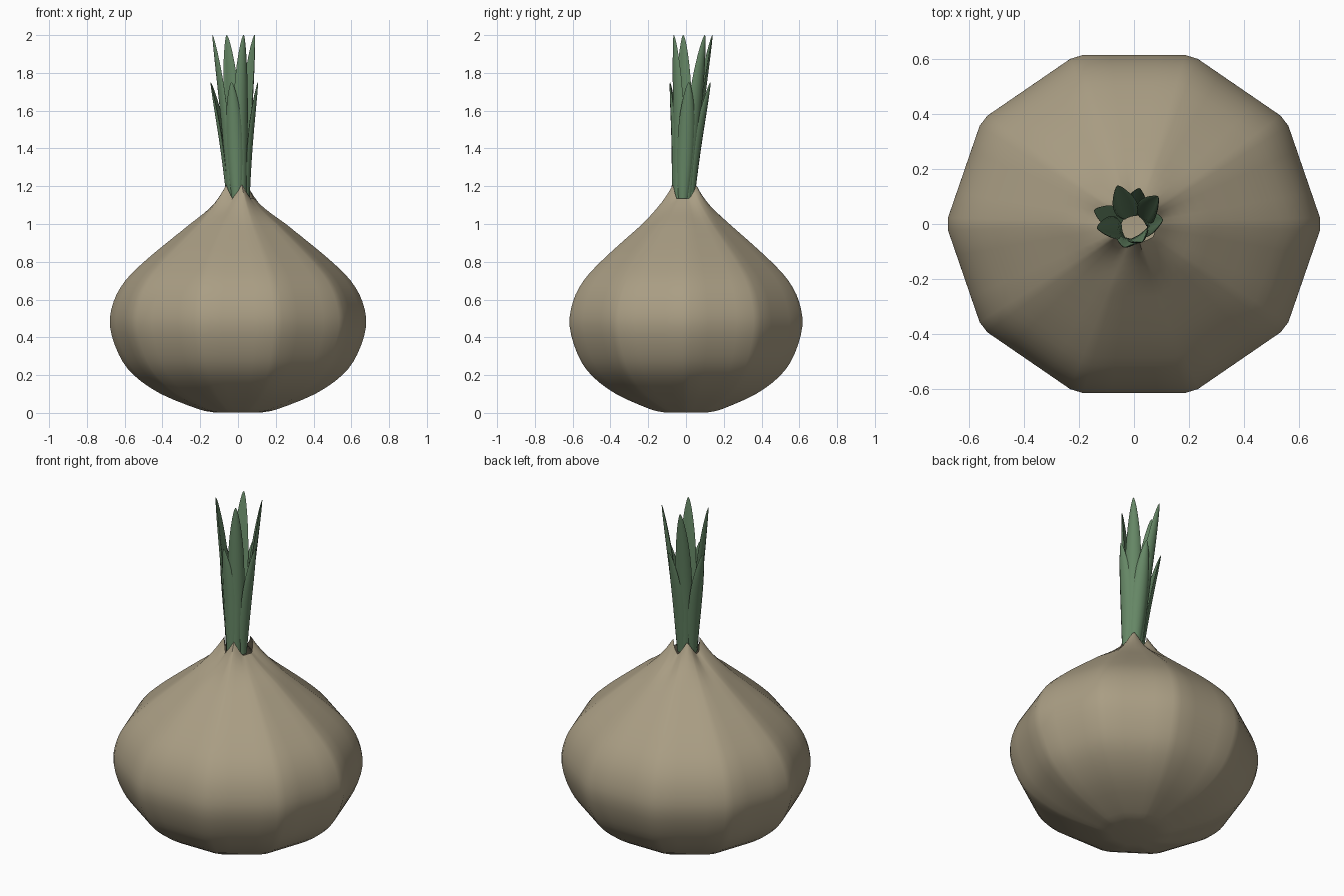
import bpy, bmesh, math
from mathutils import Vector

if "Cube" in bpy.data.objects:
    bpy.data.objects.remove(bpy.data.objects["Cube"])


def material(name, rgb):
    m = bpy.data.materials.new(name)
    m.diffuse_color = (*rgb, 1)
    m.use_nodes = True
    m.node_tree.nodes["Principled BSDF"].inputs["Base Color"].default_value = m.diffuse_color
    return m


def make_object(name, bm, mat, angle):
    bmesh.ops.recalc_face_normals(bm, faces=bm.faces)
    me = bpy.data.meshes.new(name)
    bm.to_mesh(me)
    bm.free()
    ob = bpy.data.objects.new(name, me)
    bpy.context.collection.objects.link(ob)
    me.materials.append(mat)
    bpy.ops.object.select_all(action='DESELECT')
    ob.select_set(True)
    bpy.context.view_layer.objects.active = ob
    bpy.ops.object.shade_smooth_by_angle(angle=math.radians(angle))
    return ob


def loft(bm, rings):
    loops = [[bm.verts.new(p) for p in r] for r in rings]
    n = len(loops[0])
    for a, b in zip(loops, loops[1:]):
        for i in range(n):
            j = (i + 1) % n
            bm.faces.new((a[i], a[j], b[j], b[i]))
    return loops


def catmull(pts, steps):
    p = [Vector(q) for q in pts]
    p = [2 * p[0] - p[1]] + p + [2 * p[-1] - p[-2]]
    out = []
    for i in range(1, len(p) - 2):
        a, b, c, d = p[i - 1:i + 3]
        for s in range(steps):
            t = s / steps
            out.append(0.5 * (2 * b + (c - a) * t + (2 * a - 5 * b + 4 * c - d) * t * t
                              + (3 * b - a - 3 * c + d) * t ** 3))
    return out + [p[-2]]


skin = material("bulb_skin", (0.40, 0.34, 0.23))
green = material("leaf_green", (0.13, 0.24, 0.13))

# Bulb: ten-sided lofted profile with softened corners and a pointed open rim
profile = [(0.13, 0.003), (0.21, 0.02), (0.41, 0.10), (0.555, 0.20), (0.635, 0.31),
           (0.682, 0.46), (0.662, 0.59), (0.60, 0.70), (0.50, 0.80), (0.38, 0.90),
           (0.255, 1.00), (0.15, 1.09), (0.085, 1.16)]
peaks = [math.radians(a) for a in (50, 130, 211, 286)]


def bulb_ring(r, z, lift):
    corners = [Vector((1.006 * r * math.cos(k * math.pi / 5),
                       0.95 * r * math.sin(k * math.pi / 5), z)) for k in range(10)]
    ring = []
    for k in range(10):
        a, b = corners[k], corners[(k + 1) % 10]
        for t in (0.06, 0.3, 0.5, 0.7, 0.94):
            p = a.lerp(b, t)
            ang = math.atan2(p.y, p.x)
            d = min(abs(math.remainder(ang - q, math.tau)) for q in peaks)
            w = max(0, 1 - d / 0.65)
            p.z += lift * (0.075 * w - 0.025)
            p.x *= 1 - 0.12 * lift * w
            p.y *= 1 - 0.12 * lift * w
            ring.append(p)
    return ring


bm = bmesh.new()
loops = loft(bm, [bulb_ring(r, z, max(0, (z - 1.0) / 0.16)) for r, z in catmull(profile, 3)])
bm.faces.new(loops[0])
make_object("bulb", bm, skin, 50)

# Leaves: lens-section blades leaning outward, four long and four short
blade = [(0.0, 0.55), (0.12, 0.72), (0.3, 0.92), (0.5, 1.0), (0.68, 0.92),
         (0.82, 0.7), (0.92, 0.44), (0.98, 0.2), (1.0, 0.04)]


def leaf(name, tip, height, radius):
    centre = Vector((0.0, -0.015, 0))
    out = (Vector((tip[0], tip[1], 0)) - Vector((-0.02, 0.015, 0))).normalized()
    side = Vector((-out.y, out.x, 0))
    base = centre + out * radius + Vector((0, 0, 1.13))
    end = Vector((tip[0], tip[1], height))
    rings = []
    for t, w in catmull(blade, 2):
        mid = base.lerp(end, t)
        mid -= out * 0.012 * math.sin(math.pi * t)
        half, thick = 0.045 * w, 0.012 * w
        ring = []
        for i in range(12):
            a = math.tau * i / 12
            u = math.cos(a)
            cup = -0.35 * half * u * u
            ring.append(mid + side * half * u + out * (thick * math.sin(a) + cup))
        rings.append(ring)
    bm = bmesh.new()
    loops = loft(bm, rings)
    bm.faces.new(loops[0])
    bm.faces.new(loops[-1])
    make_object(name, bm, green, 60)


for i, tip in enumerate([(-0.06, 0.14), (0.088, 0.10), (0.03, -0.065), (-0.135, -0.015)]):
    leaf(f"long_leaf_{i + 1}", tip, 2.0, 0.05)
for i, tip in enumerate([(0.02, 0.13), (0.105, 0.015), (-0.035, -0.085), (-0.145, 0.05)]):
    leaf(f"short_leaf_{i + 1}", tip, 1.75, 0.055)
